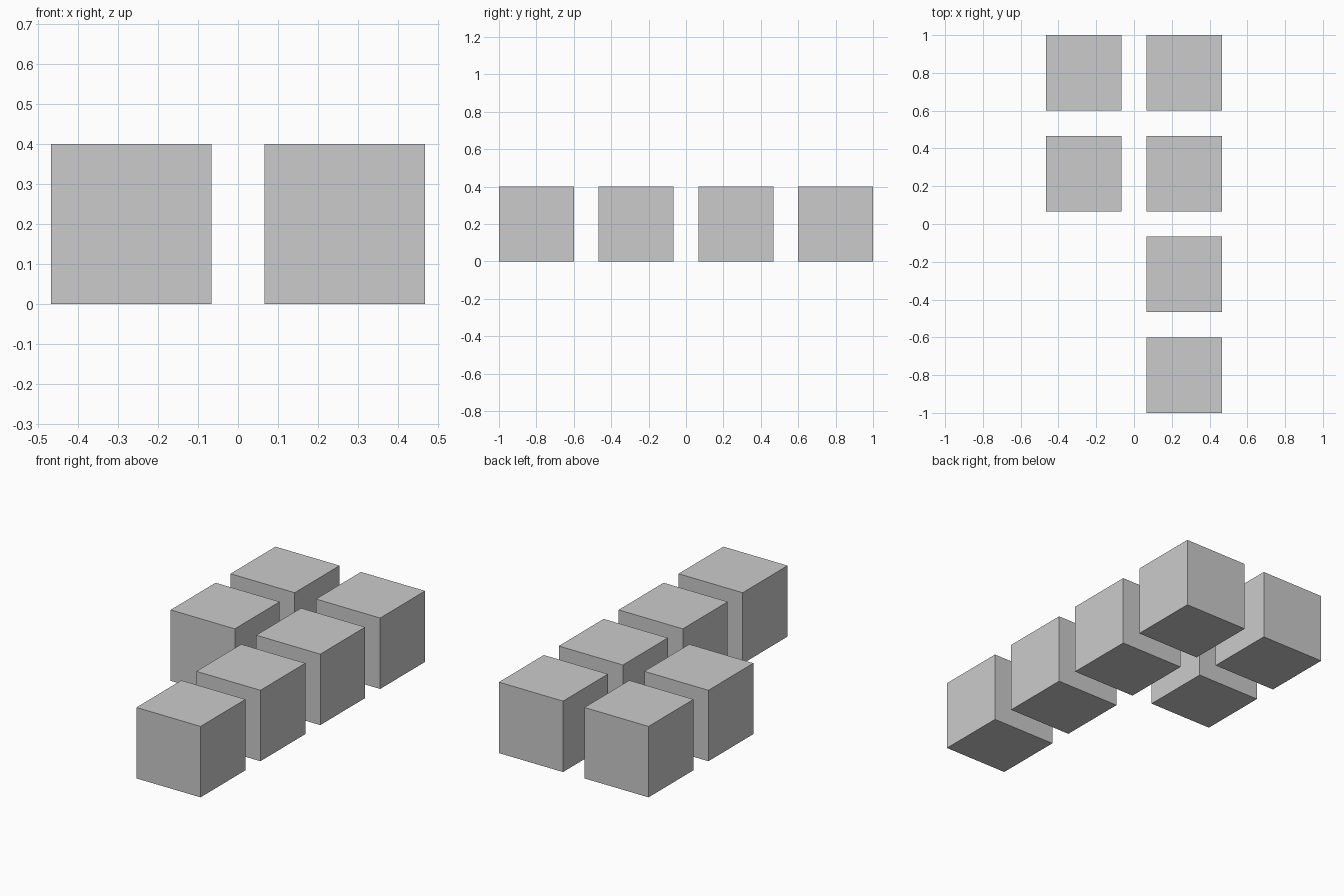
import bpy

if "Cube" in bpy.data.objects:
    bpy.data.objects.remove(bpy.data.objects["Cube"])

SIZE = 0.4        # cube edge
PITCH = 1.6 / 3   # centre-to-centre spacing


def add_cube(name, col, row):
    x = (col - 0.5) * PITCH
    y = (row - 1.5) * PITCH
    bpy.ops.mesh.primitive_cube_add(size=SIZE, location=(x, y, SIZE / 2))
    bpy.context.object.name = name


# Long right-hand row of four cubes
for row in range(4):
    add_cube(f"right_cube_{row + 1}", 1, row)

# Short left-hand row of two cubes at the back
for row in (2, 3):
    add_cube(f"left_cube_{row - 1}", 0, row)
